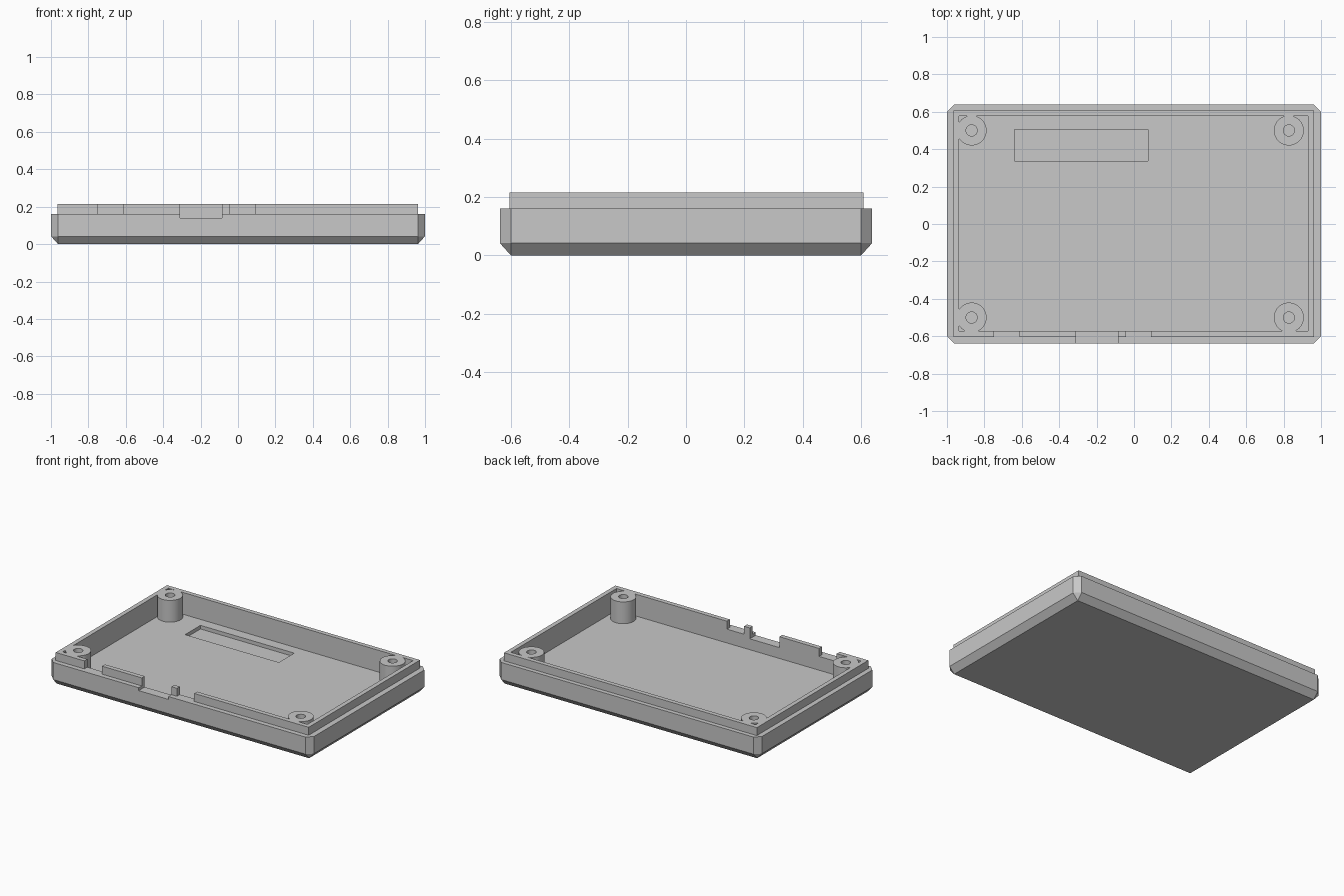
import bpy, bmesh
from math import cos, sin, tau

cube = bpy.data.objects.get("Cube")
if cube:
    bpy.data.objects.remove(cube, do_unlink=True)

grey = bpy.data.materials.new("light grey plastic")
grey.use_nodes = True
colour = (0.58, 0.58, 0.58, 1)
grey.diffuse_color = colour
grey.node_tree.nodes["Principled BSDF"].inputs["Base Color"].default_value = colour

LEDGE, TOP, FLOOR = 0.16, 0.215, 0.065


def rect(x0, x1, y0, y1):
    return [(x0, y0), (x1, y0), (x1, y1), (x0, y1)]


def circle(x, y, r, n=40):
    return [(x + r * cos(tau * i / n), y + r * sin(tau * i / n)) for i in range(n)]


def finish(name, bm):
    bmesh.ops.recalc_face_normals(bm, faces=bm.faces)
    mesh = bpy.data.meshes.new(name)
    bm.to_mesh(mesh)
    bm.free()
    mesh.materials.append(grey)
    obj = bpy.data.objects.new(name, mesh)
    bpy.context.collection.objects.link(obj)
    return obj


def prisms(name, parts):
    """One object made of upright prisms given as (outline, bottom, top)."""
    bm = bmesh.new()
    for outline, z0, z1 in parts:
        low = [bm.verts.new((x, y, z0)) for x, y in outline]
        high = [bm.verts.new((x, y, z1)) for x, y in outline]
        bm.faces.new(low[::-1])
        bm.faces.new(high)
        for i in range(len(low)):
            j = (i + 1) % len(low)
            bm.faces.new((low[i], low[j], high[j], high[i]))
    return finish(name, bm)


def combine(target, tool, operation):
    """Apply a boolean and discard the tool object."""
    mod = target.modifiers.new("cut", 'BOOLEAN')
    mod.object, mod.operation, mod.solver = tool, operation, 'EXACT'
    tool.hide_render = True
    bpy.ops.object.select_all(action='DESELECT')
    bpy.context.view_layer.objects.active = target
    target.select_set(True)
    bpy.ops.object.modifier_apply(modifier=mod.name)
    bpy.data.objects.remove(tool, do_unlink=True)


# Outer shell: chamfered corners and a chamfered underside
W, D, C = 1.0, 0.638, 0.038
bm = bmesh.new()
for sx in (-1, 1):
    for sy in (-1, 1):
        bm.verts.new((sx * (W - C), sy * (D - C), 0))
        for z in (0.042, LEDGE):
            bm.verts.new((sx * W, sy * (D - C), z))
            bm.verts.new((sx * (W - C), sy * D, z))
bmesh.ops.convex_hull(bm, input=bm.verts)
bmesh.ops.dissolve_limit(bm, angle_limit=0.01, verts=bm.verts, edges=bm.edges)
tray = finish("enclosure_tray", bm)

# Raised lip and hollow interior
lip = prisms("lip", [(rect(-0.966, 0.962, -0.605, 0.608), 0.1, TOP)])
combine(tray, lip, 'UNION')
cavity = prisms("cavity", [(rect(-0.935, 0.931, -0.573, 0.577), FLOOR, 0.3)])
combine(tray, cavity, 'DIFFERENCE')

# Four screw posts with holes
centres = [(x, y) for x in (-0.868, 0.828) for y in (-0.5, 0.5)]
posts = prisms("screw_posts", [(circle(x, y, 0.08), 0.05, TOP) for x, y in centres])
combine(tray, posts, 'UNION')
holes = prisms("screw_holes", [(circle(x, y, 0.03, 24), FLOOR, 0.3) for x, y in centres])
combine(tray, holes, 'DIFFERENCE')

# Port notches in the front wall, the middle one deeper
notches = [(-0.748, -0.613, LEDGE), (-0.31, -0.085, 0.14), (-0.042, 0.09, LEDGE)]
slots = prisms("port_notches", [(rect(a, b, -0.7, -0.54), z, 0.3) for a, b, z in notches])
combine(tray, slots, 'DIFFERENCE')

# Shallow rectangular recess in the floor
recess = prisms("floor_recess", [(rect(-0.64, 0.075, 0.338, 0.505), 0.04, 0.1)])
combine(tray, recess, 'DIFFERENCE')

bpy.ops.object.shade_smooth_by_angle(angle=0.5)
